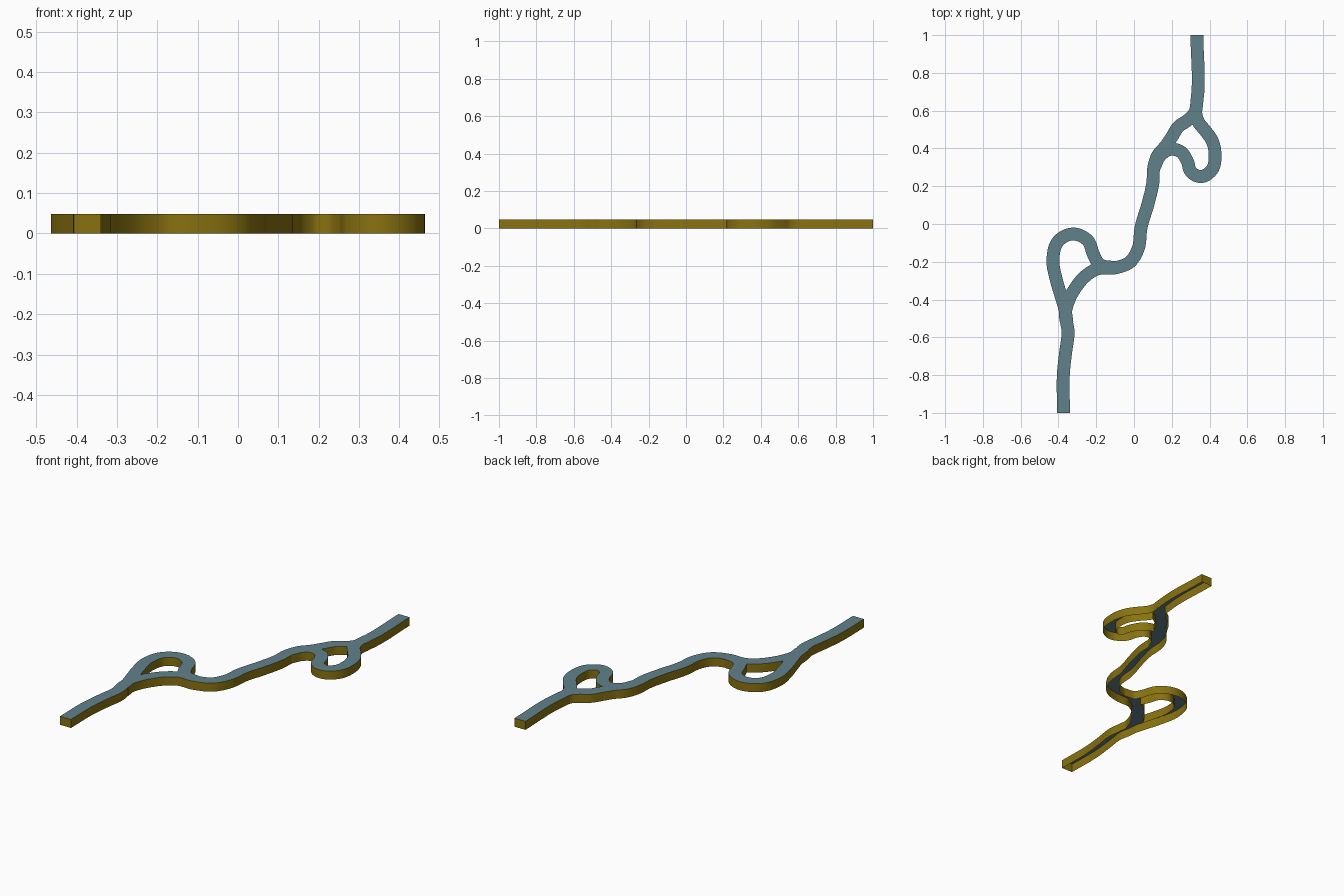
import bpy, bmesh
from mathutils import Vector
from mathutils.geometry import delaunay_2d_cdt

if "Cube" in bpy.data.objects:
    bpy.data.objects.remove(bpy.data.objects["Cube"])

WIDTH, HEIGHT, STEPS = 0.068, 0.048, 7

# Centre lines: the main channel and its two side loops
MAIN = [(-.373, -1), (-.373, -.78), (-.362, -.68), (-.349, -.57), (-.363, -.47),
        (-.342, -.395), (-.31, -.338), (-.262, -.28), (-.195, -.238), (-.1, -.232),
        (-.02, -.2), (.022, -.13), (.037, -.02), (.075, .11), (.1, .22),
        (.105, .3), (.127, .365), (.17, .415), (.203, .465), (.235, .515),
        (.285, .55), (.323, .592), (.333, .65), (.333, 1)]
WEST_LOOP = [(-.355, -.52), (-.366, -.45), (-.385, -.385), (-.41, -.3), (-.429, -.18),
             (-.402, -.092), (-.325, -.053), (-.243, -.09), (-.215, -.16),
             (-.185, -.212), (-.1, -.232)]
EAST_LOOP = [(.333, .64), (.327, .59), (.341, .54), (.378, .493), (.414, .44),
             (.429, .37), (.411, .285), (.352, .251), (.303, .275), (.281, .335),
             (.248, .382), (.19, .395), (.137, .36), (.107, .3)]


def smooth_path(points):
    """Catmull-Rom curve through the points (straight-friendly tangents)."""
    p = [Vector(q) for q in points]
    tang = []
    for i in range(len(p)):
        if i in (0, len(p) - 1):
            a, b = (p[0], p[1]) if i == 0 else (p[-2], p[-1])
            tang.append((b - a).normalized())
        else:
            u, v = p[i] - p[i - 1], p[i + 1] - p[i]
            tang.append((u / u.length_squared + v / v.length_squared).normalized())
    out = []
    for i in range(len(p) - 1):
        d = (p[i + 1] - p[i]).length
        b, c = p[i] + tang[i] * d / 3, p[i + 1] - tang[i + 1] * d / 3
        for k in range(STEPS):
            t = k / STEPS
            s = 1 - t
            out.append(p[i] * s**3 + b * 3*s*s*t + c * 3*s*t*t + p[i + 1] * t**3)
    out.append(p[-1])
    return out


def material(name, rgb):
    m = bpy.data.materials.new(name)
    m.diffuse_color = (*rgb, 1)
    m.use_nodes = True
    m.node_tree.nodes["Principled BSDF"].inputs["Base Color"].default_value = m.diffuse_color
    return m


# Ribbon quads along each centre line
verts, quads = [], []
for line in (MAIN, WEST_LOOP, EAST_LOOP):
    path = smooth_path(line)
    start = len(verts)
    for i, q in enumerate(path):
        d = path[min(i + 1, len(path) - 1)] - path[max(i - 1, 0)]
        if i in (0, len(path) - 1):
            d = Vector((0, 1)) if abs(q.y) == 1 else d
        n = Vector((-d.y, d.x)).normalized() * WIDTH / 2
        verts += [q + n, q - n]
    for i in range(start, len(verts) - 2, 2):
        quads.append((i, i + 1, i + 3, i + 2))

# Merge the overlapping ribbons into one flat surface, leaving the loop holes
vs, _, faces, _, _, origin = delaunay_2d_cdt(verts, [], quads, 1, 1e-5, True)
bm = bmesh.new()
bv = [bm.verts.new((v.x, v.y, HEIGHT)) for v in vs]
for f, o in zip(faces, origin):
    if o:
        bm.faces.new([bv[i] for i in f])
bmesh.ops.delete(bm, geom=[v for v in bm.verts if not v.link_faces], context='VERTS')
bmesh.ops.remove_doubles(bm, verts=bm.verts, dist=0.001)
for f in bm.faces:
    f.normal_update()
    if f.normal.z < 0:
        f.normal_flip()

# Side walls, underside left open
rim = [e for e in bm.edges if e.is_boundary]
walls = bmesh.ops.extrude_edge_only(bm, edges=rim)['geom']
for g in walls:
    if isinstance(g, bmesh.types.BMVert):
        g.co.z = 0
    elif isinstance(g, bmesh.types.BMFace):
        g.material_index = 1
bmesh.ops.recalc_face_normals(bm, faces=bm.faces)
top = next(f for f in bm.faces if f.material_index == 0 and f.calc_area() > 1e-5)
if top.normal.z < 0:
    bmesh.ops.reverse_faces(bm, faces=bm.faces)

mesh = bpy.data.meshes.new("river_channel")
bm.to_mesh(mesh)
bm.free()
mesh.materials.append(material("water", (0.12, 0.22, 0.26)))
mesh.materials.append(material("bank", (0.25, 0.17, 0.005)))
river = bpy.data.objects.new("river_channel", mesh)
bpy.context.collection.objects.link(river)
bpy.context.view_layer.objects.active = river
river.select_set(True)
bpy.ops.object.shade_smooth_by_angle(angle=0.6)
